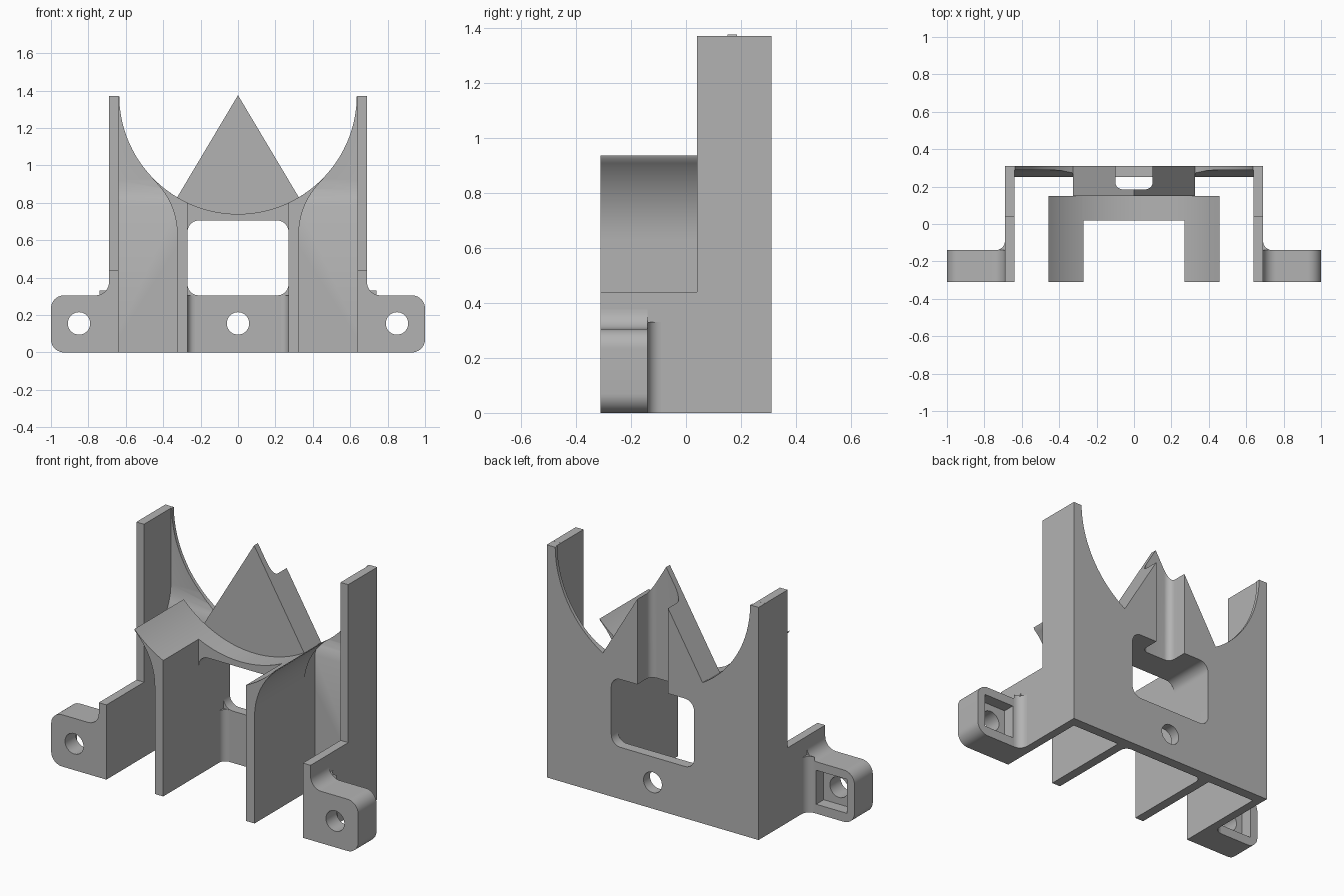
import bpy, bmesh
from math import sin, cos, radians, asin, degrees

cube = bpy.data.objects.get("Cube")
if cube:
    bpy.data.objects.remove(cube, do_unlink=True)

grey = bpy.data.materials.new("plain_grey")
grey.use_nodes = True
colour = (0.45, 0.45, 0.45, 1)
grey.diffuse_color = colour
grey.node_tree.nodes["Principled BSDF"].inputs["Base Color"].default_value = colour

FRONT, BACK, PLATE = -0.31, 0.31, 0.25      # depth limits, plate front face
TOP, CRADLE_R = 1.375, 0.635                # cradle axis height and radius
RIB_IN, RIB_OUT = 0.27, 0.325


def arc(cx, cy, r, start, end, n=10):
    """Points along a circular arc, angles in degrees."""
    angles = [radians(start + (end - start) * i / n) for i in range(n + 1)]
    return [(cx + r * cos(a), cy + r * sin(a)) for a in angles]


def rounded_rect(x0, x1, y0, y1, r):
    return (arc(x1 - r, y0 + r, r, -90, 0) + arc(x1 - r, y1 - r, r, 0, 90)
            + arc(x0 + r, y1 - r, r, 90, 180) + arc(x0 + r, y0 + r, r, 180, 270))


def cradle_angle(x):
    """Angle on the lower cradle circle at a given x."""
    return -degrees(asin((1 - (x / CRADLE_R) ** 2) ** 0.5))


def prism(name, points, axis, lo, hi, side=1):
    """Extrude a 2D outline along an axis; side=-1 mirrors it in x."""
    place = {"X": lambda p, d: (d * side, p[0], p[1]),
             "Y": lambda p, d: (p[0] * side, d, p[1]),
             "Z": lambda p, d: (p[0] * side, p[1], d)}[axis]
    bm = bmesh.new()
    base = bm.faces.new([bm.verts.new(place(p, lo)) for p in points])
    extruded = bmesh.ops.extrude_face_region(bm, geom=[base], use_keep_orig=True)
    shift = [b - a for a, b in zip(place((0, 0), lo), place((0, 0), hi))]
    moved = [g for g in extruded["geom"] if isinstance(g, bmesh.types.BMVert)]
    bmesh.ops.translate(bm, verts=moved, vec=shift)
    bmesh.ops.recalc_face_normals(bm, faces=bm.faces)
    mesh = bpy.data.meshes.new(name)
    bm.to_mesh(mesh)
    bm.free()
    mesh.materials.append(grey)
    obj = bpy.data.objects.new(name, mesh)
    bpy.context.collection.objects.link(obj)
    return obj


def cut(obj, cutters):
    """Subtract cutters from an object and delete them."""
    bpy.context.view_layer.objects.active = obj
    for cutter in cutters:
        cutter.hide_render = True
        mod = obj.modifiers.new("cut", "BOOLEAN")
        mod.operation, mod.solver, mod.object = "DIFFERENCE", "EXACT", cutter
        bpy.ops.object.modifier_apply(modifier=mod.name)
        bpy.data.objects.remove(cutter, do_unlink=True)


def window_cutter():
    return prism("window_cutter", rounded_rect(-RIB_IN, RIB_IN, 0.305, 0.705, 0.06),
                 "Y", -0.1, 0.5)


def groove_cutter():
    outline = arc(-0.06, 0.225, 0.04, 180, 270) + arc(0.06, 0.225, 0.04, -90, 0)
    return prism("groove_cutter", outline + [(0.1, 0.5), (-0.1, 0.5)], "Z", 0.6, 1.6)


def hole_cutter(x, lo, hi):
    return prism("hole_cutter", arc(x, 0.155, 0.06, 0, 348.75, 31), "Y", lo, hi)


parts = []

# Back plate with round scoop, central spike, window, groove and bolt hole
foot = cradle_angle(RIB_OUT)
right_scoop = arc(0, TOP, CRADLE_R, -0.5, foot, 24)
left_scoop = [(-x, z) for x, z in reversed(right_scoop)]
plate = prism("back_plate", [(-0.69, 0), (0.69, 0), (0.69, 1.37)] + right_scoop
              + [(0, TOP)] + left_scoop + [(-0.69, 1.37)], "Y", PLATE, BACK)
taper = [(0.2, 0.78), (PLATE, 0.78), (0.273, 0.83), (0.285, 0.87), (0.29, 0.92),
         (0.29, 1.6), (0.2, 1.6)]
cut(plate, [window_cutter(), groove_cutter(), hole_cutter(0, 0.2, 0.4)]
    + [prism("taper_cutter", taper, "X", RIB_OUT, 0.64, s) for s in (1, -1)])
parts.append(plate)

# Front half of the spike
foot_z = right_scoop[-1][1]
spike = prism("spike", [(-RIB_OUT, 0.6), (RIB_OUT, 0.6), (RIB_OUT, foot_z), (0, TOP),
                        (-RIB_OUT, foot_z)], "Y", 0.15, PLATE)
cut(spike, [window_cutter(), groove_cutter()])
parts.append(spike)

# Cradle bar bridging the two ribs
edge = cradle_angle(0.28)
bar = prism("cradle_bar", [(-0.28, 0.6), (0.28, 0.6)]
            + arc(0, TOP, CRADLE_R, edge, -180 - edge, 24), "Y", 0.02, 0.15)
cut(bar, [window_cutter()])
parts.append(bar)

for side, word in ((1, "left"), (-1, "right")):
    # Rib flaring outward into the cradle
    flare = arc(RIB_OUT + 0.4, 0.63, 0.4, 180, 132.5, 14)
    cradle = arc(0, TOP, CRADLE_R, cradle_angle(0.458), cradle_angle(RIB_IN), 12)
    parts.append(prism(word + "_rib", [(RIB_IN, 0), (RIB_OUT, 0)] + flare + cradle,
                       "Y", FRONT, 0.15, side))
    parts.append(prism(word + "_rib_rear", [(RIB_IN, 0), (RIB_OUT, 0), (RIB_OUT, 0.6),
                                            (RIB_IN, 0.6)], "Y", 0.15, PLATE, side))
    # Fillet between rib and plate
    parts.append(prism(word + "_rib_fillet", [(RIB_IN, PLATE)]
                       + arc(0.23, 0.21, 0.04, 0, 90, 6), "Z", 0, 0.305, side))
    # Stepped side wall
    parts.append(prism(word + "_side_wall", [(FRONT, 0), (PLATE, 0), (PLATE, 1.37),
                                             (0.04, 1.37), (0.04, 0.44), (FRONT, 0.44)],
                       "X", 0.64, 0.69, side))
    # Mounting ear with bolt hole and square nut pocket
    ear = prism(word + "_ear", [(0.69, 0)] + arc(0.93, 0.07, 0.07, -90, 0)
                + arc(0.93, 0.235, 0.07, 0, 90) + arc(0.76, 0.375, 0.07, 270, 180),
                "Y", FRONT, -0.14, side)
    pocket = [(0.75, 0.055), (0.95, 0.055), (0.95, 0.255), (0.75, 0.255)]
    cut(ear, [hole_cutter(0.85 * side, -0.5, 0),
              prism("pocket_cutter", pocket, "Y", -0.21, 0, side)])
    parts.append(ear)
    # Fillet behind the ear
    parts.append(prism(word + "_ear_fillet", [(0.69, -0.14)]
                       + arc(0.74, -0.09, 0.05, 270, 180, 8), "Z", 0, 0.33, side))

# Smooth the rounded faces, keep edges crisp
bpy.ops.object.select_all(action="DESELECT")
for part in parts:
    part.select_set(True)
bpy.context.view_layer.objects.active = parts[0]
bpy.ops.object.shade_smooth_by_angle(angle=radians(30))
